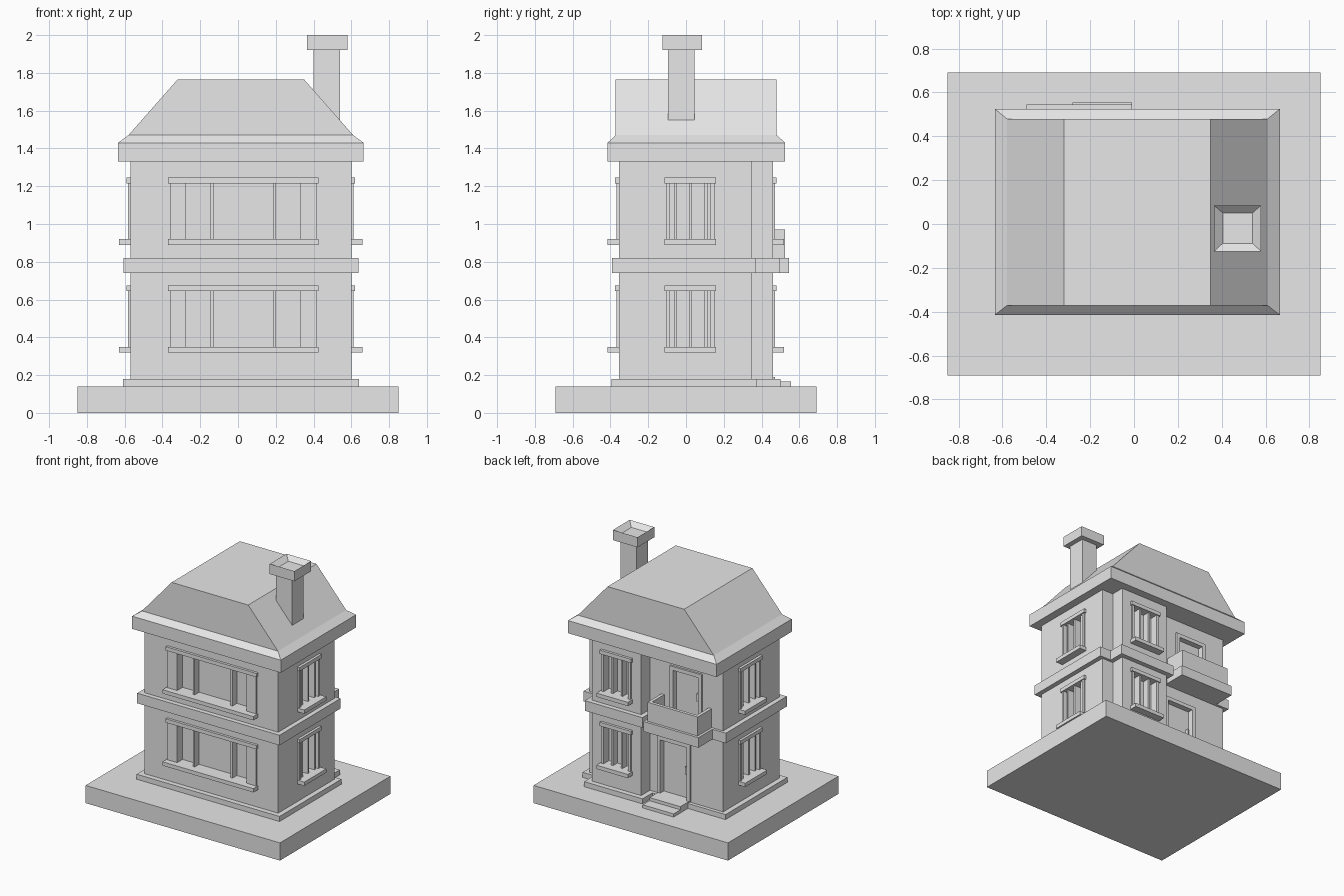
import bpy, bmesh

cube = bpy.data.objects.get("Cube")
if cube:
    bpy.data.objects.remove(cube, do_unlink=True)

# One plain stone colour
stone = bpy.data.materials.new("plain_grey")
stone.use_nodes = True
grey = (0.8, 0.8, 0.8, 1)
stone.diffuse_color = grey
stone.node_tree.nodes["Principled BSDF"].inputs["Base Color"].default_value = grey


def finish(name, bm):
    bmesh.ops.recalc_face_normals(bm, faces=bm.faces)
    mesh = bpy.data.meshes.new(name)
    bm.to_mesh(mesh)
    bm.free()
    mesh.materials.append(stone)
    obj = bpy.data.objects.new(name, mesh)
    bpy.context.collection.objects.link(obj)
    return obj


def add_box(bm, xs, ys, zs):
    verts = bmesh.ops.create_cube(bm, size=1)["verts"]
    for v in verts:
        v.co = [min(r) if c < 0 else max(r) for c, r in zip(v.co, (xs, ys, zs))]


def box(name, xs, ys, zs):
    bm = bmesh.new()
    add_box(bm, xs, ys, zs)
    return finish(name, bm)


def prism(name, points, z0, z1):
    bm = bmesh.new()
    face = bm.faces.new([bm.verts.new((x, y, z0)) for x, y in points])
    top = bmesh.ops.extrude_face_region(bm, geom=[face])["geom"]
    for v in top:
        if isinstance(v, bmesh.types.BMVert):
            v.co.z = z1
    return finish(name, bm)


def loft(name, rings):
    """Join rectangles (x0, x1, y0, y1, z) into a closed solid."""
    bm = bmesh.new()
    loops = [[bm.verts.new(p) for p in ((a, c, z), (b, c, z), (b, d, z), (a, d, z))]
             for a, b, c, d, z in rings]
    for low, high in zip(loops, loops[1:]):
        for i in range(4):
            j = (i + 1) % 4
            bm.faces.new((low[i], low[j], high[j], high[i]))
    bm.faces.new(loops[0])
    bm.faces.new(loops[-1])
    return finish(name, bm)


# Wall planes of the house
LEFT, RIGHT, FRONT, BACK, BAY = -0.57, 0.60, -0.355, 0.35, 0.46
BAY_X = (0.07, 0.50)


def footprint(o, back):
    """House outline grown by o, its recessed back wall by back."""
    return [(LEFT - o, FRONT - o), (RIGHT + o, FRONT - o), (RIGHT + o, BACK + back),
            (BAY_X[1] + o, BACK + back), (BAY_X[1] + o, BAY + o), (BAY_X[0] - o, BAY + o),
            (BAY_X[0] - o, BACK + back), (LEFT - o, BACK + back)]


# Ground slab, plinth, walls, belt course
box("ground_slab", (-0.85, 0.85), (-0.69, 0.69), (0, 0.14))
prism("plinth", footprint(0.04, 0.027), 0.14, 0.18)
walls = prism("walls", footprint(0, 0), 0.14, 1.34)
prism("belt_course", footprint(0.037, 0.02), 0.74, 0.82)

# Openings are collected here and cut from the walls
cutter_bm = bmesh.new()
DEPTH = 0.055


def wall_box(bm, wall, us, ds, zs):
    """Box placed by span along a wall, distance outward and height."""
    axis, plane, sign = wall
    ds = [plane + sign * d for d in ds]
    add_box(bm, *((ds, us) if axis == "x" else (us, ds)), zs)


def window(name, wall, span, base, jamb, mullions):
    u0, u1 = span
    sill, head, top = base + 0.03, base + 0.325, base + 0.355
    bm = bmesh.new()
    wall_box(bm, wall, span, (-0.01, 0.06), (base, sill))
    wall_box(bm, wall, span, (-0.01, 0.02), (head, top))
    inner = (u0 + 0.01 + jamb, u1 - 0.01 - jamb)
    wall_box(bm, wall, (u0 + 0.01, inner[0]), (-0.01, 0.012), (sill, head))
    wall_box(bm, wall, (inner[1], u1 - 0.01), (-0.01, 0.012), (sill, head))
    for m in mullions:
        wall_box(bm, wall, (m - 0.008, m + 0.008), (-DEPTH, 0.0), (sill, head))
    finish(name, bm)
    wall_box(cutter_bm, wall, inner, (-DEPTH, 0.1), (sill, head))


front, bay, back = ("y", FRONT, -1), ("y", BAY, 1), ("y", BACK, 1)
for floor, base in (("lower", 0.32), ("upper", 0.89)):
    window("front_window_" + floor, front, (-0.37, 0.425), base, 0.085, (-0.138, 0.192))
    window("bay_window_" + floor, bay, (0.145, 0.42), base, 0.02, (0.24, 0.325))
    for side, plane, sign in (("left", RIGHT, 1), ("right", LEFT, -1)):
        window(side + "_window_" + floor, ("x", plane, sign), (-0.115, 0.16),
               base, 0.02, (-0.055, 0.025, 0.105))


def door(name, u0, u1, z0, z1):
    bm = bmesh.new()
    for us, zs in (((u0, u0 + 0.03), (z0, z1)), ((u1 - 0.03, u1), (z0, z1)),
                   ((u0, u1), (z1 - 0.03, z1))):
        wall_box(bm, back, us, (-0.01, 0.015), zs)
    finish(name + "_frame", bm)
    wall_box(cutter_bm, back, (u0 + 0.03, u1 - 0.03), (-0.03, 0.1), (z0, z1 - 0.03))
    bm = bmesh.new()
    middle = (z0 + z1) / 2
    wall_box(bm, back, (u0 + 0.045, u0 + 0.057), (-0.03, -0.005), (middle - 0.03, middle + 0.03))
    finish(name + "_handle", bm)


door("entrance_door", -0.29, 0.0, 0.19, 0.64)
door("balcony_door", -0.39, -0.11, 0.82, 1.22)

# Cut the openings
cutter = finish("opening_cutter", cutter_bm)
cutter.hide_render = True
cut = walls.modifiers.new("openings", "BOOLEAN")
cut.operation = "DIFFERENCE"
cut.solver = "EXACT"
cut.object = cutter
bpy.context.view_layer.objects.active = walls
bpy.ops.object.modifier_apply(modifier=cut.name)
bpy.data.objects.remove(cutter, do_unlink=True)

# Entrance steps
box("lower_step", (-0.28, -0.01), (BACK, 0.555), (0.14, 0.165))
box("upper_step", (-0.28, -0.01), (BACK, 0.47), (0.14, 0.19))

# Balcony floor and parapet
box("balcony_floor", (-0.49, -0.01), (BACK, 0.545), (0.74, 0.82))
bm = bmesh.new()
add_box(bm, (-0.47, -0.03), (0.5, 0.525), (0.82, 0.97))
for x in (-0.47, -0.055):
    add_box(bm, (x, x + 0.025), (BACK, 0.5), (0.82, 0.97))
finish("balcony_parapet", bm)

# Eave with sloped shoulder, then the roof with upright ends
eave = (-0.635, 0.665, -0.415, 0.525)
shoulder = (-0.58, 0.61, -0.372, 0.48)
loft("roof", [eave + (1.33,), eave + (1.43,), shoulder + (1.47,),
              (-0.32, 0.35, -0.372, 0.48, 1.765)])

# Chimney shaft and its hollowed cap
box("chimney_shaft", (0.40, 0.54), (-0.095, 0.045), (1.45, 1.93))
cap = (0.365, 0.58, -0.125, 0.085)
loft("chimney_cap", [cap + (1.92,), cap + (2.0,), (0.405, 0.54, -0.088, 0.05, 1.965)])
